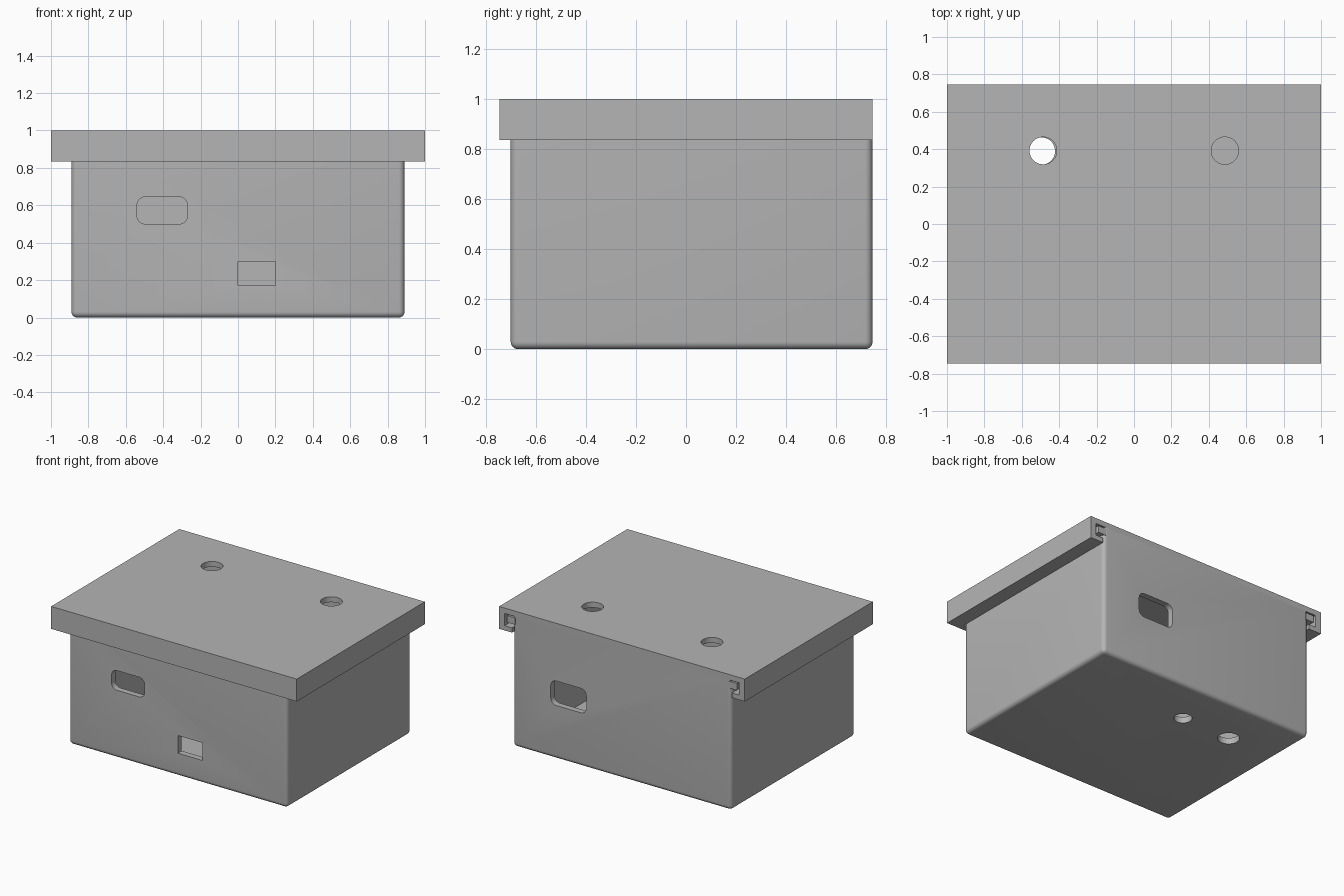
import bpy
import bmesh
import math
from mathutils import Matrix

default = bpy.data.objects.get("Cube")
if default:
    bpy.data.objects.remove(default, do_unlink=True)

grey = bpy.data.materials.new("plain grey")
grey.use_nodes = True
grey.diffuse_color = (0.46, 0.46, 0.46, 1)
grey.node_tree.nodes["Principled BSDF"].inputs["Base Color"].default_value = grey.diffuse_color


def finish(name, bm):
    mesh = bpy.data.meshes.new(name)
    bm.to_mesh(mesh)
    bm.free()
    mesh.materials.append(grey)
    obj = bpy.data.objects.new(name, mesh)
    bpy.context.collection.objects.link(obj)
    return obj


def block(name, x, y, z, radius=0, pick=None):
    """Box between (min, max) pairs; edges chosen by pick are rounded."""
    bm = bmesh.new()
    bmesh.ops.create_cube(bm, size=1)
    for v in bm.verts:
        v.co = [r[0] if c < 0 else r[1] for c, r in zip(v.co, (x, y, z))]
    if radius:
        bmesh.ops.bevel(bm, geom=[e for e in bm.edges if pick(e)], offset=radius,
                        offset_type='OFFSET', segments=6, profile=0.5, affect='EDGES')
    return finish(name, bm)


def drill(x, y, z, radius, depth):
    """Upright round cutter."""
    bm = bmesh.new()
    bmesh.ops.create_cone(bm, cap_ends=True, segments=48, radius1=radius, radius2=radius,
                          depth=depth, matrix=Matrix.Translation((x, y, z)))
    return finish("hole_cutter", bm)


def combine(obj, other, operation):
    mod = obj.modifiers.new(operation, 'BOOLEAN')
    mod.operation = operation
    mod.solver = 'EXACT'
    mod.object = other
    bpy.context.view_layer.objects.active = obj
    bpy.ops.object.modifier_apply(modifier=mod.name)
    bpy.data.objects.remove(other, do_unlink=True)


def smooth(obj):
    bpy.ops.object.select_all(action='DESELECT')
    obj.select_set(True)
    bpy.context.view_layer.objects.active = obj
    bpy.ops.object.shade_smooth_by_angle(angle=math.radians(30))


def direction(edge):
    return (edge.verts[1].co - edge.verts[0].co).normalized()


def upright_or_bottom(edge):
    return abs(direction(edge).z) > 0.9 or all(v.co.z < 0.01 for v in edge.verts)


def along_y(edge):
    return abs(direction(edge).y) > 0.9


WALL = 0.045
FRONT, BACK, SIDE, TOP = -0.70, 0.745, 0.89, 0.96

# Hollow case with rounded corners
case = block("case", (-SIDE, SIDE), (FRONT, BACK), (0, TOP), 0.03, upright_or_bottom)

# Side rails that the lid slides on
for s in (-1, 1):
    xs = sorted((s * (SIDE - 0.02), s * 0.935))
    combine(case, block("rail", xs, (FRONT + 0.04, BACK), (0.90, 0.95)), 'UNION')

combine(case, block("cavity", (-SIDE + WALL, SIDE - WALL), (FRONT + WALL, BACK - WALL),
                    (WALL, 1.2)), 'DIFFERENCE')

# Front port, front switch opening and back port
front_y, back_y = (-0.8, -0.6), (0.65, 0.85)
openings = [
    block("port_cutter", (-0.54, -0.27), front_y, (0.50, 0.645), 0.045, along_y),
    block("switch_cutter", (0.0, 0.2), front_y, (0.17, 0.30)),
    block("port_cutter", (0.29, 0.58), back_y, (0.395, 0.575), 0.045, along_y),
]
# Floor holes
openings += [drill(-0.495, 0.39, 0, 0.073, 0.3), drill(-0.09, 0.40, 0, 0.061, 0.3)]
for cutter in openings:
    combine(case, cutter, 'DIFFERENCE')
smooth(case)

# Sliding lid, open at the back, with lips that hook under the rails
lid = block("sliding_lid", (-1, 1), (-BACK, BACK), (0.835, 1))
lid_cutters = [
    block("channel", (-0.955, 0.955), (FRONT, 0.9), (0.87, TOP)),
    block("throat", (-SIDE - 0.005, SIDE + 0.005), (FRONT, 0.9), (0.8, 0.9)),
]
lid_cutters += [drill(s * 0.486, 0.392, 1, 0.073, 0.2) for s in (-1, 1)]
for cutter in lid_cutters:
    combine(lid, cutter, 'DIFFERENCE')
smooth(lid)
